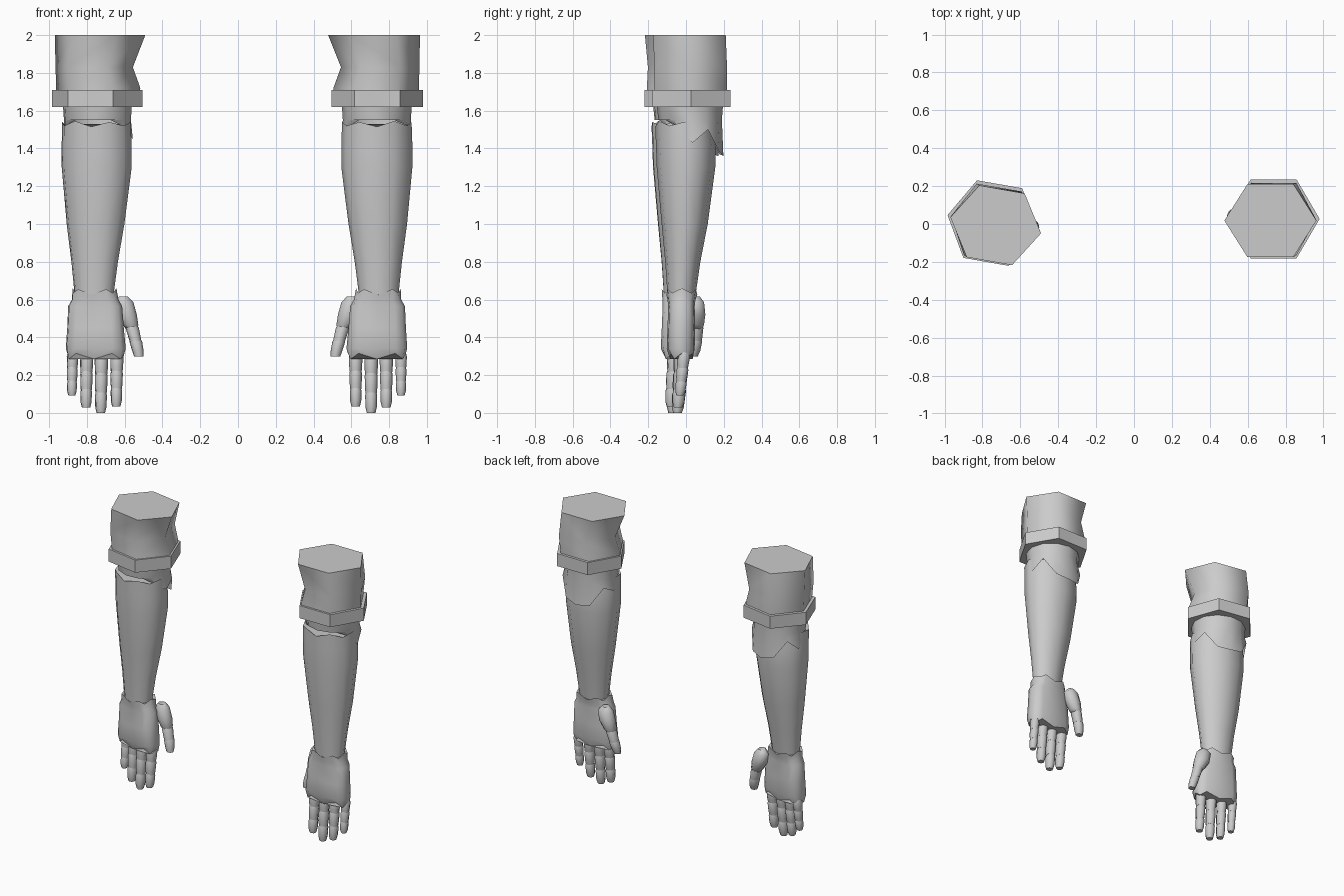
import bpy, bmesh, math
from mathutils import Matrix, Vector

# Arms are modelled as the right one around x = 0, then placed; the left is mirrored and turned a little
PLACE = {
    "right": Matrix.Translation((0.735, 0, 0)),
    "left": Matrix.Translation((-0.748, -0.022, 0)) @ Matrix.Rotation(math.radians(-10), 4, 'Z')
            @ Matrix.Scale(-1, 4, (1, 0, 0)),
}


def loft(bm, rings, sides=12, power=2, top=None, bottom=None, caps=(True, True)):
    """Skin rings (z, cx, cy, rx, ry), first ring on top; top/bottom hold z offsets."""
    rows = []
    for k, (z, cx, cy, rx, ry) in enumerate(rings):
        jag = top if k == 0 else bottom if k == len(rings) - 1 else None
        row = []
        for i in range(sides):
            a = 2 * math.pi * i / sides
            c, s = math.cos(a), math.sin(a)
            c = math.copysign(abs(c) ** (2 / power), c)
            s = math.copysign(abs(s) ** (2 / power), s)
            dz = jag[i % len(jag)] if jag else 0
            row.append(bm.verts.new((cx + rx * c, cy + ry * s, z + dz)))
        rows.append(row)
    for a, b in zip(rows, rows[1:]):
        for i in range(sides):
            j = (i + 1) % sides
            bm.faces.new((a[i], b[i], b[j], a[j]))
    for use, row in zip(caps, (rows[0], rows[-1])):
        if use:
            bm.faces.new(row)


def part(name, build, angle=45):
    for side, mat in PLACE.items():
        bm = bmesh.new()
        build(bm)
        bm.transform(mat)
        bmesh.ops.recalc_face_normals(bm, faces=bm.faces)
        me = bpy.data.meshes.new(side + "_" + name)
        bm.to_mesh(me)
        bm.free()
        me.shade_smooth()
        me.set_sharp_from_angle(angle=math.radians(angle))
        bpy.context.collection.objects.link(bpy.data.objects.new(side + "_" + name, me))


# Hexagonal upper sleeve, pinched on the inner side
part("sleeve", lambda bm: loft(bm, [
    (2.0, -0.015, 0.018, 0.243, 0.222),
    (1.83, 0.018, 0.025, 0.208, 0.222),
    (1.72, -0.004, 0.025, 0.226, 0.222),
    (1.64, 0.0, 0.025, 0.222, 0.218)], sides=6), 65)

# Rolled hexagonal sleeve cuff
part("sleeve_cuff", lambda bm: loft(bm, [
    (1.71, 0.002, 0.027, 0.243, 0.24),
    (1.62, 0.002, 0.027, 0.243, 0.24)], sides=6), 30)

# Elbow cloth with a ragged flap hanging at the back
part("elbow", lambda bm: loft(bm, [
    (1.66, 0, 0.02, 0.187, 0.178),
    (1.55, 0, 0.022, 0.18, 0.168),
    (1.45, 0, 0.035, 0.188, 0.163)],
    bottom=[-.02, .05, -.07, -.09, -.08, .04, 0, .06, .1, .1, .1, .07],
    caps=(True, False)))

# Tapered forearm with a ragged upper edge
part("forearm", lambda bm: loft(bm, [
    (1.53, 0, -0.01, 0.184, 0.153),
    (1.42, 0, -0.002, 0.188, 0.157),
    (1.30, 0, 0.0, 0.188, 0.155),
    (1.00, 0.005, -0.007, 0.155, 0.122),
    (0.80, 0.008, -0.017, 0.125, 0.093),
    (0.62, 0.01, -0.024, 0.104, 0.074)],
    top=[.01, -.02, 0, 0, 0, -.02, .01, -.01, .01, -.015, .015, -.01]), 60)

# Boxy gloved palm
part("palm", lambda bm: loft(bm, [
    (0.645, 0.008, -0.022, 0.118, 0.082),
    (0.60, 0.004, -0.024, 0.125, 0.074),
    (0.565, 0.004, -0.024, 0.145, 0.07),
    (0.45, 0.002, -0.025, 0.152, 0.073),
    (0.34, 0.0, -0.028, 0.161, 0.074),
    (0.295, 0.0, -0.025, 0.153, 0.06)],
    power=3, top=[.015, -.01, .01, -.02, .01, -.01], bottom=[.02, -.01]), 60)


# Four fingers, each of three tapering joints
def fingers(bm):
    for x, y, tip, r in ((-0.112, -0.02, 0.035, 0.036), (-0.03, -0.025, 0.0, 0.037),
                         (0.05, -0.022, 0.028, 0.036), (0.128, -0.012, 0.093, 0.031)):
        step = (0.31 - tip) / 3
        for k in range(3):
            z = 0.31 - k * step
            w = r * (1 - 0.07 * k)
            end = 0.72 if k == 2 else 0.88
            d = y - 0.007 * k
            loft(bm, [(z + 0.012, x, d, w * 0.8, w * 0.85),
                      (z - 0.01, x, d, w, w * 1.1),
                      (z - step * 0.7, x, d - 0.004, w * 0.95, w),
                      (z - step, x, d - 0.006, w * end, w * end)], sides=8)


part("fingers", fingers, 50)


# Thumb with a rounded base, set toward the palm side
def thumb(bm):
    loft(bm, [(0.615, -0.135, 0.05, 0.025, 0.025),
              (0.585, -0.135, 0.053, 0.053, 0.045),
              (0.52, -0.15, 0.055, 0.056, 0.05),
              (0.465, -0.172, 0.055, 0.042, 0.042),
              (0.445, -0.178, 0.055, 0.03, 0.03)], sides=10)
    loft(bm, [(0.475, -0.172, 0.055, 0.03, 0.03),
              (0.45, -0.181, 0.054, 0.036, 0.038),
              (0.38, -0.2, 0.05, 0.032, 0.034)], sides=8)
    loft(bm, [(0.395, -0.197, 0.05, 0.028, 0.03),
              (0.375, -0.202, 0.05, 0.034, 0.035),
              (0.33, -0.213, 0.045, 0.031, 0.031),
              (0.298, -0.219, 0.04, 0.025, 0.022)], sides=8)


part("thumb", thumb, 50)
